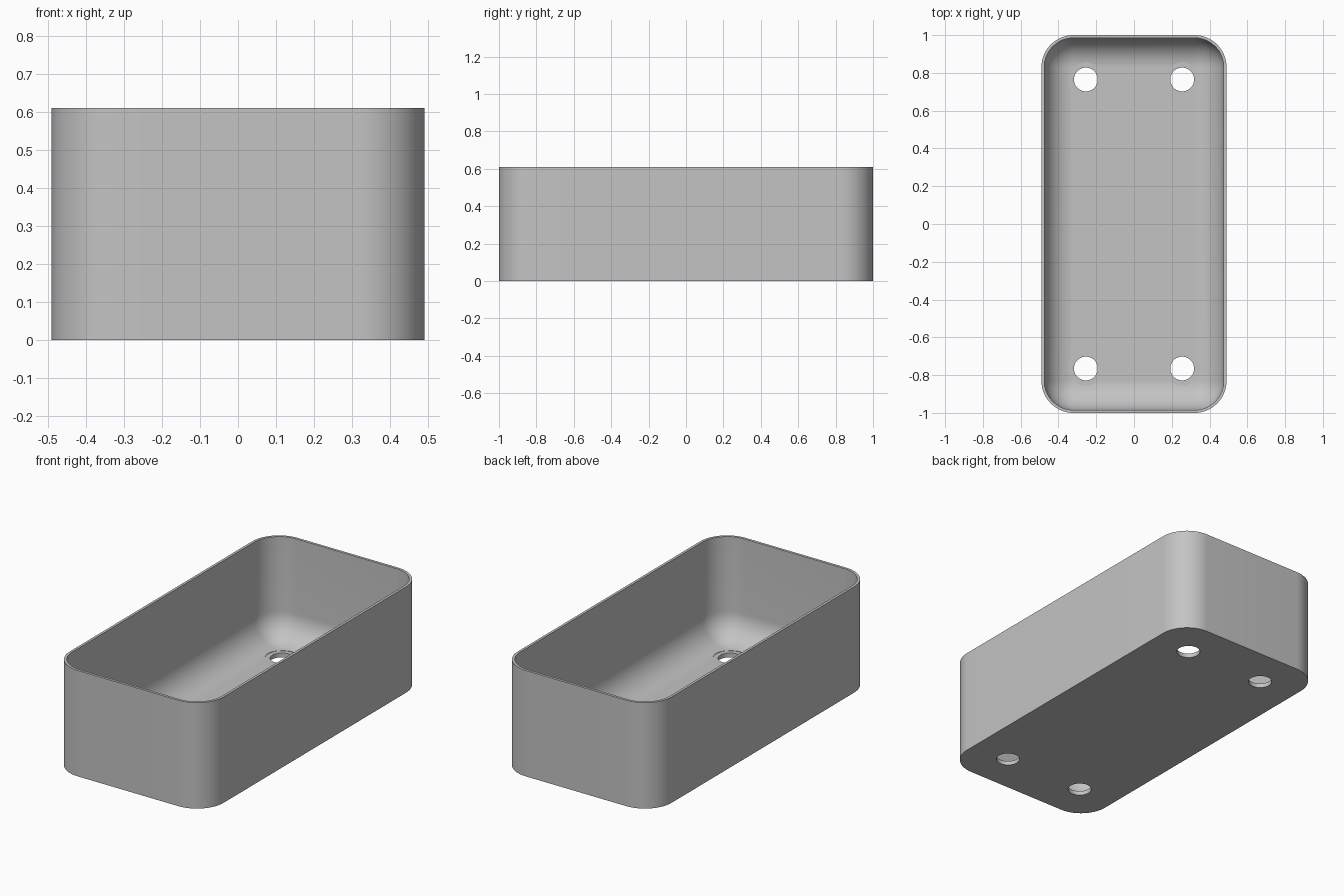
import bpy, bmesh, math

if "Cube" in bpy.data.objects:
    bpy.data.objects.remove(bpy.data.objects["Cube"])

HX, HY, H = 0.49, 1.0, 0.61      # half width, half length, height
R, WALL, FLOOR = 0.17, 0.015, 0.025
SEG, FILLET_SEG = 16, 14
HOLE_R, SEAT_R, HOLE_X, HOLE_Y = 0.063, 0.09, 0.255, 0.765

grey = bpy.data.materials.new("plain grey")
grey.diffuse_color = (0.55, 0.55, 0.55, 1)
grey.use_nodes = True
grey.node_tree.nodes["Principled BSDF"].inputs["Base Color"].default_value = grey.diffuse_color


def make_object(name, bm):
    bmesh.ops.remove_doubles(bm, verts=bm.verts, dist=1e-5)
    bmesh.ops.recalc_face_normals(bm, faces=bm.faces)
    mesh = bpy.data.meshes.new(name)
    bm.to_mesh(mesh)
    bm.free()
    mesh.materials.append(grey)
    obj = bpy.data.objects.new(name, mesh)
    bpy.context.collection.objects.link(obj)
    return obj


def rounded_ring(bm, inset, z):
    """Rounded rectangle, shrunk evenly by inset."""
    r = R - inset
    ring = []
    for q, (sx, sy) in enumerate([(1, 1), (-1, 1), (-1, -1), (1, -1)]):
        for i in range(SEG + 1):
            a = (q + i / SEG) * math.pi / 2
            ring.append(bm.verts.new((sx * (HX - R) + r * math.cos(a),
                                      sy * (HY - R) + r * math.sin(a), z)))
    return ring


def skin(bm, rings):
    """Bridge successive rings and cap both ends."""
    for a, b in zip(rings, rings[1:]):
        n = len(a)
        for i in range(n):
            j = (i + 1) % n
            bm.faces.new((a[i], a[j], b[j], b[i]))
    bm.faces.new(rings[0])
    bm.faces.new(rings[-1])


# Tray: outer wall, thin rim, inner wall and a rounded transition to the floor
fillet = R - WALL
levels = [(0, 0), (0, H), (WALL, H)]
for k in range(FILLET_SEG + 1):
    a = k / FILLET_SEG * math.pi / 2
    levels.append((WALL + (fillet - 1e-4) * (1 - math.cos(a)),
                   FLOOR + fillet * (1 - math.sin(a))))
bm = bmesh.new()
skin(bm, [rounded_ring(bm, d, z) for d, z in levels])
tray = make_object("tray", bm)

# Stepped cutters: drain hole with a flat round seat above it
bm = bmesh.new()
for sx in (-1, 1):
    for sy in (-1, 1):
        rings = []
        for r, z in [(HOLE_R, -0.1), (HOLE_R, FLOOR - 0.0005),
                     (SEAT_R, FLOOR - 0.0005), (SEAT_R, FLOOR + 0.1)]:
            rings.append([bm.verts.new((sx * HOLE_X + r * math.cos(t * math.tau / 48),
                                        sy * HOLE_Y + r * math.sin(t * math.tau / 48), z))
                          for t in range(48)])
        skin(bm, rings)
cutter = make_object("hole_cutter", bm)
cutter.hide_render = True
cutter.hide_viewport = True

cut = tray.modifiers.new("drain holes", 'BOOLEAN')
cut.operation = 'DIFFERENCE'
cut.solver = 'EXACT'
cut.object = cutter

# Bake the cut so the shading follows the finished edges
graph = bpy.context.evaluated_depsgraph_get()
baked = bpy.data.meshes.new_from_object(tray.evaluated_get(graph))
tray.modifiers.clear()
tray.data = baked
bpy.data.objects.remove(cutter)

bpy.context.view_layer.objects.active = tray
tray.select_set(True)
bpy.ops.object.shade_smooth_by_angle(angle=math.radians(25))
